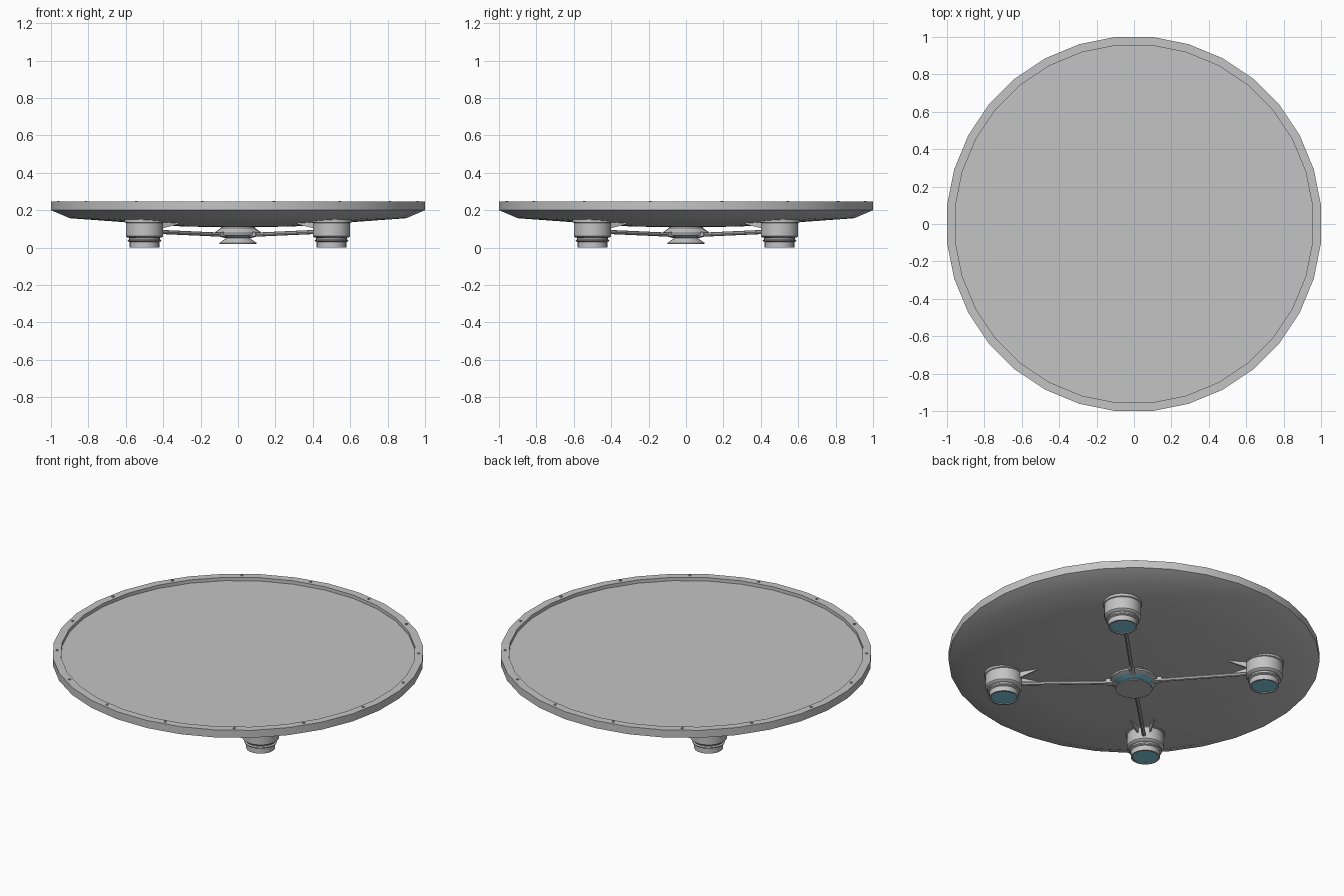
import bpy, bmesh, math
from mathutils import Vector, Matrix

if "Cube" in bpy.data.objects:
    bpy.data.objects.remove(bpy.data.objects["Cube"])


def material(name, rgb):
    m = bpy.data.materials.new(name)
    m.diffuse_color = (*rgb, 1)
    m.use_nodes = True
    m.node_tree.nodes["Principled BSDF"].inputs["Base Color"].default_value = m.diffuse_color
    return m


GREY = material("light grey metal", (0.55, 0.55, 0.55))
BLUE = material("blue glow", (0.25, 0.68, 0.88))


def finish(bm, name, smooth=True):
    bmesh.ops.recalc_face_normals(bm, faces=bm.faces)
    me = bpy.data.meshes.new(name)
    bm.to_mesh(me)
    bm.free()
    me.materials.append(GREY)
    me.materials.append(BLUE)
    if smooth:
        me.shade_smooth()
        me.set_sharp_from_angle(angle=math.radians(30))
    ob = bpy.data.objects.new(name, me)
    bpy.context.collection.objects.link(ob)
    return ob


def lathe(name, profile, sides, offset=0.0, blue=(), centre=(0, 0)):
    """Turn an (r, z) profile about a vertical axis; blue lists the coloured bands."""
    bm = bmesh.new()
    rings = []
    for r, z in profile:
        if r == 0:
            rings.append([bm.verts.new((centre[0], centre[1], z))] * sides)
            continue
        angles = [offset + math.tau * i / sides for i in range(sides)]
        rings.append([bm.verts.new((centre[0] + r * math.cos(a),
                                    centre[1] + r * math.sin(a), z)) for a in angles])
    for band, (a, b) in enumerate(zip(rings, rings[1:])):
        for i in range(sides):
            j = (i + 1) % sides
            face = bm.faces.new(list(dict.fromkeys((a[i], a[j], b[j], b[i]))))
            face.material_index = int(band in blue)
    return finish(bm, name)


def rod(name, a, b, radius, sides=8):
    a, b = Vector(a), Vector(b)
    d = b - a
    mat = Matrix.Translation((a + b) / 2) @ d.to_track_quat('Z', 'Y').to_matrix().to_4x4()
    bm = bmesh.new()
    bmesh.ops.create_cone(bm, cap_ends=True, segments=sides, radius1=radius,
                          radius2=radius, depth=d.length, matrix=mat)
    return finish(bm, name, sides > 4)


def plate(name, outline, thickness, mat):
    """Extrude an (x, z) outline into a thin upright plate."""
    bm = bmesh.new()
    sides = [[bm.verts.new(mat @ Vector((x, s * thickness / 2, z))) for x, z in outline]
             for s in (-1, 1)]
    bm.faces.new(sides[0])
    bm.faces.new(sides[1][::-1])
    n = len(outline)
    for i in range(n):
        j = (i + 1) % n
        bm.faces.new((sides[0][i], sides[0][j], sides[1][j], sides[1][i]))
    return finish(bm, name, False)


# Round platform with a raised rim and a shallow dished underside
STEP = math.tau / 32
K = 1 / math.cos(STEP / 2)
lathe("platform", [(0, 0.225), (0.955 * K, 0.225), (0.955 * K, 0.245), (K, 0.245),
                   (K, 0.2), (0.9 * K, 0.157), (0.6, 0.135), (0.3, 0.113), (0, 0.107)],
      32, STEP / 2)

# Rim bolts
for i in range(16):
    a = math.tau * (i + 0.5) / 16
    x, y = 0.978 * math.cos(a), 0.978 * math.sin(a)
    rod("rim_bolt", (x, y, 0.235), (x, y, 0.25), 0.007, 6)

# Central hub with a glowing band above its lower dish
lathe("hub", [(0, 0.12), (0.09, 0.12), (0.09, 0.105), (0.115, 0.088), (0.128, 0.078),
              (0.128, 0.068), (0.105, 0.06), (0.065, 0.05), (0.1, 0.024),
              (0.1, 0.019), (0, 0.019)], 24, blue=(6,))

# Four thruster pods with arms, arm brackets and gusset fins
POD = [(0, 0.17), (0.106, 0.17), (0.106, 0.135), (0.1, 0.132), (0.1, 0.062), (0.093, 0.055),
       (0.082, 0.052), (0.082, 0.044), (0.09, 0.04), (0.088, 0.034), (0.079, 0.03),
       (0.079, 0), (0.069, 0), (0.069, 0.005), (0, 0.005)]
FIN = [(-0.2, 0.15), (-0.09, 0.15), (-0.09, 0.1), (-0.2, 0.125)]
DIST = 0.5 * math.sqrt(2)
for i in range(4):
    a = math.radians(45 + 90 * i)
    c, s = math.cos(a), math.sin(a)
    px, py = DIST * c, DIST * s
    lathe("thruster_pod", POD, 24, a, blue=(13,), centre=(px, py))
    rod("arm", (0.1 * c, 0.1 * s, 0.068), (0.63 * c, 0.63 * s, 0.085), 0.011)
    plate("arm_bracket", [(0.09, 0.056), (0.15, 0.06), (0.15, 0.082), (0.09, 0.084)],
          0.032, Matrix.Rotation(a, 4, 'Z'))
    for side in (-1, 1):
        turn = Matrix.Rotation(a + side * math.radians(20), 4, 'Z')
        plate("gusset_fin", FIN, 0.008, Matrix.Translation((px, py, 0)) @ turn)
